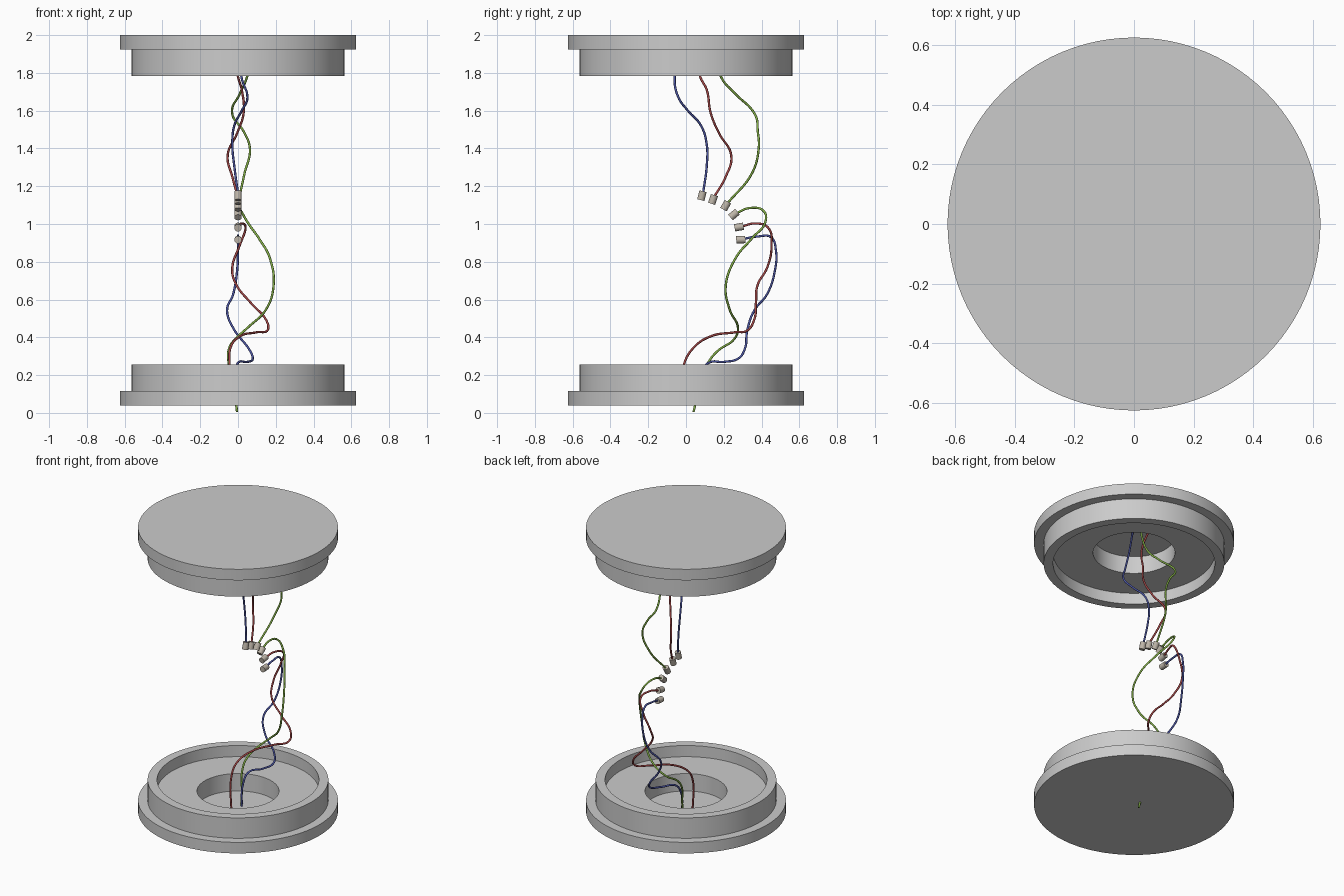
import bpy, bmesh, math
from mathutils import Vector

if "Cube" in bpy.data.objects:
    bpy.data.objects.remove(bpy.data.objects["Cube"])


def material(name, rgb):
    m = bpy.data.materials.new(name)
    m.diffuse_color = (*rgb, 1)
    m.use_nodes = True
    m.node_tree.nodes["Principled BSDF"].inputs["Base Color"].default_value = m.diffuse_color
    return m


BLUE = material("blue_insulation", (0.07, 0.09, 0.36))
RED = material("red_insulation", (0.36, 0.06, 0.06))
GREEN = material("green_insulation", (0.22, 0.42, 0.06))
TAN = material("connector_tan", (0.52, 0.47, 0.40))


def select_only(obj):
    bpy.ops.object.select_all(action='DESELECT')
    obj.select_set(True)
    bpy.context.view_layer.objects.active = obj


def lathe(name, profile, segments=96):
    bm = bmesh.new()
    verts = [bm.verts.new((r, 0, z)) for r, z in profile]
    edges = [bm.edges.new(pair) for pair in zip(verts, verts[1:])]
    bmesh.ops.spin(bm, geom=verts + edges, cent=(0, 0, 0), axis=(0, 0, 1),
                   angle=math.tau, steps=segments, use_duplicate=False)
    bmesh.ops.remove_doubles(bm, verts=bm.verts, dist=1e-4)
    bmesh.ops.recalc_face_normals(bm, faces=bm.faces)
    me = bpy.data.meshes.new(name)
    bm.to_mesh(me)
    bm.free()
    obj = bpy.data.objects.new(name, me)
    bpy.context.collection.objects.link(obj)
    select_only(obj)
    bpy.ops.object.shade_smooth_by_angle(angle=math.radians(30))
    return obj


def wire(name, points, mat, radius=0.0062):
    cu = bpy.data.curves.new(name, 'CURVE')
    cu.dimensions = '3D'
    cu.bevel_depth = radius
    cu.bevel_resolution = 3
    cu.resolution_u = 8
    cu.use_fill_caps = True
    sp = cu.splines.new('BEZIER')
    sp.bezier_points.add(len(points) - 1)
    for bp, co in zip(sp.bezier_points, points):
        bp.co = co
        bp.handle_left_type = bp.handle_right_type = 'AUTO'
    cu.materials.append(mat)
    obj = bpy.data.objects.new(name, cu)
    bpy.context.collection.objects.link(obj)
    select_only(obj)
    bpy.ops.object.convert(target='MESH')
    bpy.ops.object.shade_smooth_by_angle(angle=math.radians(50))


def connector(name, y, z, tilt):
    # tilt is measured from vertical towards +y
    bpy.ops.mesh.primitive_cylinder_add(vertices=24, radius=0.0195, depth=0.048,
                                        location=(0, y, z),
                                        rotation=(-math.radians(tilt), 0, 0))
    obj = bpy.context.object
    obj.name = name
    obj.data.materials.append(TAN)
    bpy.ops.object.shade_smooth_by_angle(angle=math.radians(30))


# End caps: stepped flange, raised rim, recessed floor with a central well
cap = [(0, 0.04), (0.625, 0.04), (0.625, 0.116), (0.565, 0.116), (0.565, 0.257),
       (0.506, 0.257), (0.506, 0.18), (0.256, 0.18), (0.256, 0.06), (0, 0.06)]
lathe("bottom_cap", cap)
lathe("top_cap", [(r, 2.04 - z) for r, z in cap])

# Upper wires, from the cap well down to their connectors
wire("upper_blue_wire", [(0.05, 0.05, 1.985), (0.01, -0.04, 1.86), (0.02, -0.06, 1.77),
     (0.05, -0.04, 1.67), (0.02, 0.01, 1.60), (-0.02, 0.08, 1.52),
     (-0.03, 0.11, 1.42), (-0.02, 0.11, 1.31), (0, 0.09, 1.16)], BLUE)
wire("upper_red_wire", [(-0.02, 0.13, 1.985), (-0.015, 0.06, 1.87), (0, 0.075, 1.78),
     (0.02, 0.11, 1.71), (0.03, 0.13, 1.59), (-0.005, 0.175, 1.48),
     (-0.055, 0.24, 1.36), (-0.03, 0.21, 1.25), (0, 0.147, 1.14)], RED)
wire("upper_green_wire", [(0.07, 0.15, 1.985), (0.07, 0.16, 1.88), (0.045, 0.19, 1.77),
     (0.01, 0.26, 1.69), (-0.03, 0.365, 1.58), (0.03, 0.38, 1.49),
     (0.063, 0.385, 1.40), (0.035, 0.35, 1.27), (0, 0.22, 1.11)], GREEN)

# Lower wires, from their connectors down into the bottom well
wire("lower_green_wire", [(0, 0.26, 1.055), (0, 0.34, 1.085), (0.015, 0.41, 1.07),
     (0.05, 0.42, 1.01), (0.11, 0.35, 0.925), (0.17, 0.26, 0.815),
     (0.188, 0.21, 0.67), (0.15, 0.23, 0.55), (0.05, 0.275, 0.45),
     (-0.02, 0.25, 0.385), (-0.05, 0.17, 0.33), (-0.05, 0.12, 0.27),
     (-0.02, 0.07, 0.13), (-0.005, 0.04, 0.005)], GREEN)
wire("lower_red_wire", [(0, 0.29, 0.985), (0.02, 0.37, 1.003), (0.04, 0.435, 0.98),
     (0.01, 0.453, 0.89), (-0.03, 0.43, 0.77), (-0.01, 0.38, 0.68),
     (0.07, 0.37, 0.58), (0.15, 0.36, 0.49), (0.158, 0.33, 0.44),
     (0.10, 0.26, 0.427), (0.01, 0.13, 0.405), (-0.04, 0.04, 0.345),
     (-0.045, -0.01, 0.26), (-0.03, -0.03, 0.055)], RED)
wire("lower_blue_wire", [(0, 0.29, 0.918), (0, 0.38, 0.934), (0, 0.45, 0.93),
     (0, 0.476, 0.86), (-0.005, 0.47, 0.75), (-0.025, 0.43, 0.63),
     (-0.058, 0.36, 0.54), (-0.02, 0.325, 0.44), (0.06, 0.31, 0.335),
     (0.078, 0.28, 0.29), (0.05, 0.20, 0.27), (0, 0.12, 0.265),
     (-0.01, 0.07, 0.2), (0, 0.04, 0.055)], BLUE)

# Crimp connectors fanned in an arc between the two halves
fan = [("upper_blue", 0.084, 1.15, 14), ("upper_red", 0.143, 1.13, 18),
       ("upper_green", 0.21, 1.097, 30), ("lower_green", 0.254, 1.05, 50),
       ("lower_red", 0.281, 0.984, 79), ("lower_blue", 0.29, 0.917, 88)]
for label, y, z, tilt in fan:
    connector(label + "_connector", y, z, tilt)
